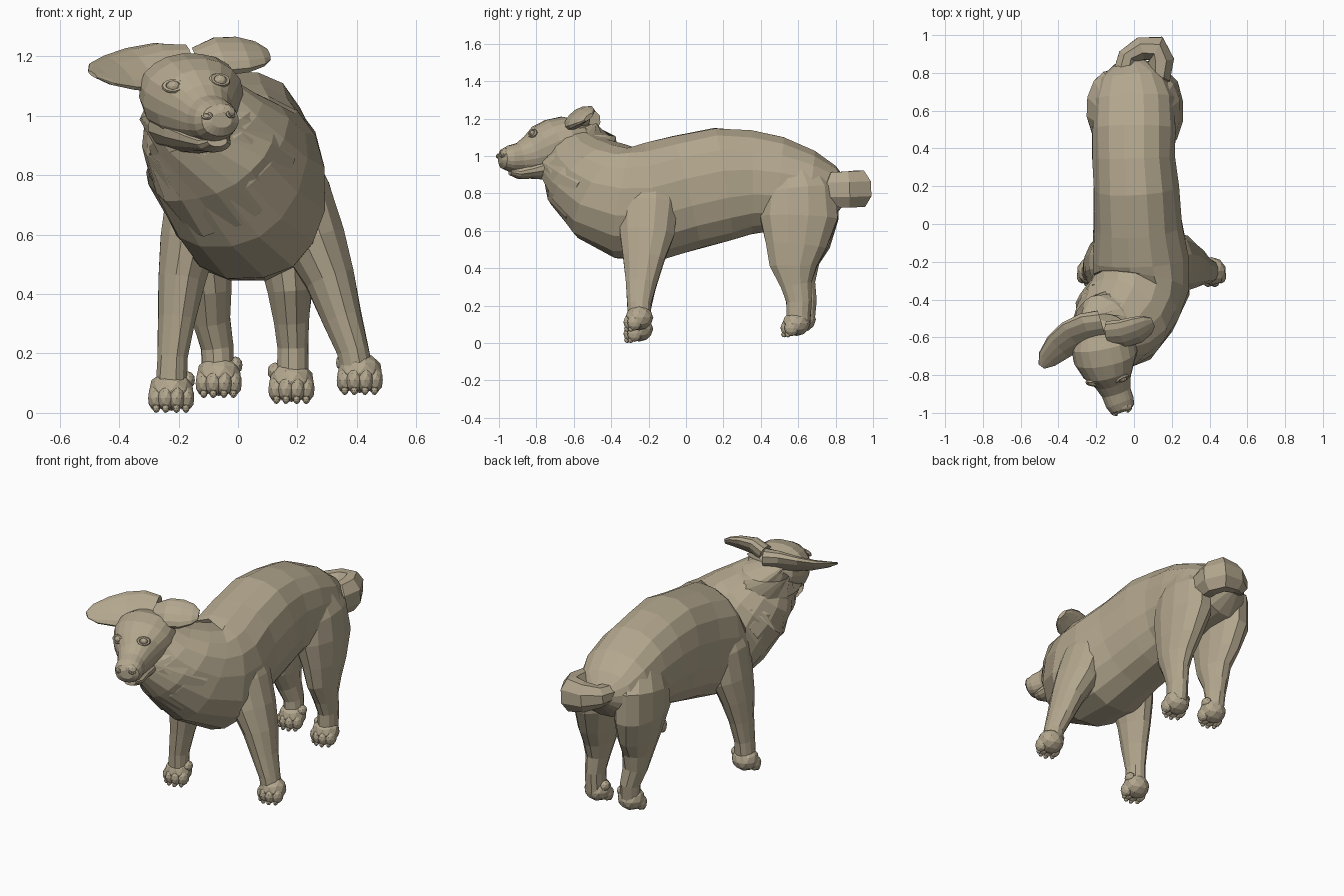
import bpy, bmesh, math, random
from mathutils import Vector, Matrix

random.seed(4)
Z, Y = (0, 0, 1), (0, 1, 0)
coat = bpy.data.materials.new("tan_coat")
coat.diffuse_color = (0.45, 0.385, 0.27, 1)


def finish(name, bm):
    bmesh.ops.recalc_face_normals(bm, faces=bm.faces)
    me = bpy.data.meshes.new(name)
    bm.to_mesh(me)
    bm.free()
    me.materials.append(coat)
    ob = bpy.data.objects.new(name, me)
    bpy.context.collection.objects.link(ob)
    return ob


def loft(name, rings, n=14, ref=Z, p=1.0, rough=0.0):
    """Skin rings (x, y, z, half width, half height) set square to the path."""
    bm = bmesh.new()
    c = [Vector(r[:3]) for r in rings]
    loops = []
    for i, r in enumerate(rings):
        t = (c[min(i + 1, len(c) - 1)] - c[max(i - 1, 0)]).normalized()
        side = t.cross(Vector(ref)).normalized()
        up = side.cross(t)
        loop = []
        for k in range(n):
            a = 2 * math.pi * (k + 0.5) / n
            u = math.copysign(abs(math.cos(a)) ** p, math.cos(a))
            v = math.copysign(abs(math.sin(a)) ** p, math.sin(a))
            j = 1 + random.uniform(-rough, rough)
            loop.append(bm.verts.new(c[i] + side * r[3] * u * j + up * r[4] * v * j))
        loops.append(loop)
    for a, b in zip(loops, loops[1:]):
        for k in range(n):
            bm.faces.new((a[k], a[(k + 1) % n], b[(k + 1) % n], b[k]))
    bm.faces.new(loops[0])
    bm.faces.new(loops[-1])
    return finish(name, bm)


def balls(name, items, sub=2):
    """Squashed balls (x, y, z, rx, ry, rz) in one object."""
    bm = bmesh.new()
    for x, y, z, rx, ry, rz in items:
        m = Matrix.Translation((x, y, z)) @ Matrix.Diagonal((rx, ry, rz, 1))
        bmesh.ops.create_icosphere(bm, subdivisions=sub, radius=1, matrix=m)
    return finish(name, bm)


def paw(name, x, y, z, s=1):
    """Paw pad, four toes with claws and a dewclaw; z is the sole height."""
    parts = [(x, y + 0.005, z + 0.075, 0.078, 0.075, 0.068)]
    for dx, dy in ((-0.05, -0.02), (-0.018, -0.04), (0.018, -0.04), (0.05, -0.02)):
        parts.append((x + dx, y + dy, z + 0.05, 0.029, 0.04, 0.044))
        parts.append((x + dx, y + dy - 0.02, z + 0.016, 0.012, 0.016, 0.016))
    parts.append((x + s * 0.055, y + 0.015, z + 0.11, 0.026, 0.034, 0.03))
    balls(name, parts)


# Trunk with the neck turning up and sideways
loft("body", [
    (-0.02, 0.865, 0.82, 0.07, 0.05), (-0.01, 0.79, 0.81, 0.17, 0.14),
    (0, 0.66, 0.83, 0.215, 0.20), (0, 0.50, 0.85, 0.225, 0.255),
    (0, 0.35, 0.86, 0.222, 0.28), (0.01, 0.20, 0.848, 0.23, 0.308),
    (0.02, 0.0, 0.805, 0.238, 0.315), (0.035, -0.18, 0.755, 0.26, 0.32),
    (0.035, -0.32, 0.755, 0.265, 0.31), (-0.005, -0.42, 0.80, 0.255, 0.285),
    (-0.06, -0.50, 0.88, 0.25, 0.25), (-0.12, -0.565, 0.97, 0.22, 0.20),
    (-0.155, -0.60, 1.06, 0.17, 0.14)], n=16, p=0.88, rough=0.015)

# Fur ruff draped round the throat and nape
loft("neck_ruff", [
    (-0.03, -0.45, 0.82, 0.25, 0.265), (-0.085, -0.53, 0.885, 0.255, 0.235),
    (-0.13, -0.56, 0.955, 0.235, 0.20), (-0.155, -0.555, 1.03, 0.205, 0.175),
    (-0.165, -0.55, 1.10, 0.175, 0.135), (-0.165, -0.56, 1.16, 0.13, 0.085)],
    n=22, rough=0.04)

# Front legs
loft("front_leg_left", [
    (0.12, -0.20, 1.0, 0.04, 0.06), (0.155, -0.20, 0.88, 0.09, 0.13),
    (0.20, -0.20, 0.74, 0.115, 0.155),
    (0.255, -0.21, 0.58, 0.11, 0.15), (0.31, -0.225, 0.45, 0.086, 0.115),
    (0.35, -0.24, 0.32, 0.068, 0.085), (0.387, -0.25, 0.21, 0.055, 0.065),
    (0.405, -0.25, 0.12, 0.055, 0.06)], n=12, ref=Y, rough=0.03)
loft("front_leg_right", [
    (-0.05, -0.20, 1.0, 0.04, 0.06), (-0.09, -0.20, 0.88, 0.09, 0.13),
    (-0.135, -0.20, 0.74, 0.11, 0.155),
    (-0.165, -0.21, 0.58, 0.098, 0.15), (-0.19, -0.225, 0.45, 0.082, 0.115),
    (-0.205, -0.24, 0.32, 0.066, 0.085), (-0.22, -0.25, 0.19, 0.052, 0.065),
    (-0.225, -0.25, 0.08, 0.055, 0.06)], n=12, ref=Y, rough=0.03)

# Hind legs with heavy thighs
loft("hind_leg_left", [
    (0.07, 0.56, 1.02, 0.04, 0.06), (0.09, 0.57, 0.94, 0.10, 0.14),
    (0.13, 0.60, 0.81, 0.12, 0.205),
    (0.145, 0.60, 0.67, 0.12, 0.215), (0.165, 0.59, 0.52, 0.095, 0.17),
    (0.175, 0.575, 0.41, 0.077, 0.13), (0.18, 0.59, 0.31, 0.062, 0.085),
    (0.185, 0.605, 0.22, 0.054, 0.07), (0.185, 0.60, 0.10, 0.055, 0.065)],
    n=12, ref=Y, rough=0.03)
loft("hind_leg_right", [
    (-0.07, 0.56, 1.02, 0.04, 0.06), (-0.09, 0.57, 0.94, 0.10, 0.14),
    (-0.135, 0.62, 0.81, 0.12, 0.20),
    (-0.13, 0.61, 0.67, 0.12, 0.21), (-0.11, 0.60, 0.52, 0.095, 0.17),
    (-0.095, 0.595, 0.41, 0.075, 0.12), (-0.09, 0.615, 0.31, 0.066, 0.08),
    (-0.07, 0.635, 0.22, 0.056, 0.065), (-0.065, 0.63, 0.12, 0.055, 0.06)],
    n=12, ref=Y, rough=0.03)

# Paws
paw("front_paw_left", 0.41, -0.255, 0.06, -1)
paw("front_paw_right", -0.225, -0.255, 0.0, 1)
paw("hind_paw_left", 0.18, 0.585, 0.03, -1)
paw("hind_paw_right", -0.065, 0.615, 0.05, 1)

# Skull and muzzle
head = loft("head", [
    (-0.185, -0.50, 1.11, 0.08, 0.06), (-0.18, -0.55, 1.10, 0.14, 0.09),
    (-0.165, -0.63, 1.085, 0.172, 0.13), (-0.15, -0.70, 1.058, 0.172, 0.145),
    (-0.135, -0.77, 1.03, 0.14, 0.135), (-0.113, -0.83, 1.005, 0.10, 0.105),
    (-0.095, -0.89, 0.99, 0.08, 0.08), (-0.075, -0.945, 0.985, 0.078, 0.07),
    (-0.06, -0.98, 0.985, 0.066, 0.053), (-0.055, -0.995, 0.985, 0.035, 0.025)],
    n=20, p=0.92, rough=0.01)
bpy.context.view_layer.update()


def on_face(x, z):
    """Point on the face seen from the front at (x, z)."""
    return head.ray_cast(Vector((x, -2, z)), Vector((0, 1, 0)))[1]


# Lower jaw
loft("lower_jaw", [
    (-0.16, -0.66, 0.97, 0.15, 0.10), (-0.135, -0.75, 0.945, 0.12, 0.075),
    (-0.105, -0.84, 0.922, 0.08, 0.045), (-0.08, -0.90, 0.91, 0.06, 0.033),
    (-0.07, -0.94, 0.916, 0.035, 0.02)], n=14)

# Nose tip
balls("nose", [(-0.062, -0.965, 1.012, 0.055, 0.03, 0.032)])

# Eyes with lids and nostrils, set on the face surface
for name, x, z, r, w, yaw in (("eye_right", -0.218, 1.10, 0.026, 0.009, -0.15),
                              ("eye_left", -0.062, 1.12, 0.026, 0.009, 0.5),
                              ("nostril_right", -0.105, 1.0, 0.013, 0.006, -0.4),
                              ("nostril_left", -0.025, 1.005, 0.013, 0.006, 0.9)):
    loc = on_face(x, z)
    bpy.ops.mesh.primitive_torus_add(major_segments=14, minor_segments=6,
                                     major_radius=r, minor_radius=w,
                                     location=loc, rotation=(1.1, 0, yaw))
    rim = bpy.context.object
    rim.name = name + "_rim"
    rim.scale = (1.15, 0.75, 1)
    rim.data.materials.append(coat)
    if r > 0.02:
        balls(name, [(*loc, 0.024, 0.016, 0.019)])

# Ears: flat leaves tilted forward
loft("ear_right", [
    (-0.17, -0.53, 1.165, 0.09, 0.06), (-0.25, -0.555, 1.165, 0.11, 0.05),
    (-0.33, -0.595, 1.155, 0.11, 0.035), (-0.40, -0.65, 1.145, 0.095, 0.025),
    (-0.46, -0.715, 1.14, 0.065, 0.015), (-0.49, -0.755, 1.14, 0.022, 0.006)],
    n=12, ref=(0, -0.7, 0.7))
loft("ear_left", [
    (-0.13, -0.58, 1.17, 0.08, 0.05), (-0.06, -0.58, 1.20, 0.09, 0.045),
    (0.015, -0.56, 1.207, 0.088, 0.035), (0.07, -0.535, 1.21, 0.065, 0.022),
    (0.10, -0.52, 1.207, 0.032, 0.012)], n=12, ref=(0, -0.65, 0.76))

# Tail: thick curl lying flat
loft("tail", [
    (-0.06, 0.78, 0.84, 0.06, 0.05), (-0.035, 0.885, 0.835, 0.055, 0.065),
    (0.035, 0.928, 0.83, 0.065, 0.09), (0.115, 0.93, 0.825, 0.075, 0.105),
    (0.143, 0.865, 0.82, 0.075, 0.105), (0.135, 0.79, 0.82, 0.07, 0.10),
    (0.085, 0.775, 0.82, 0.05, 0.07)], n=8)
